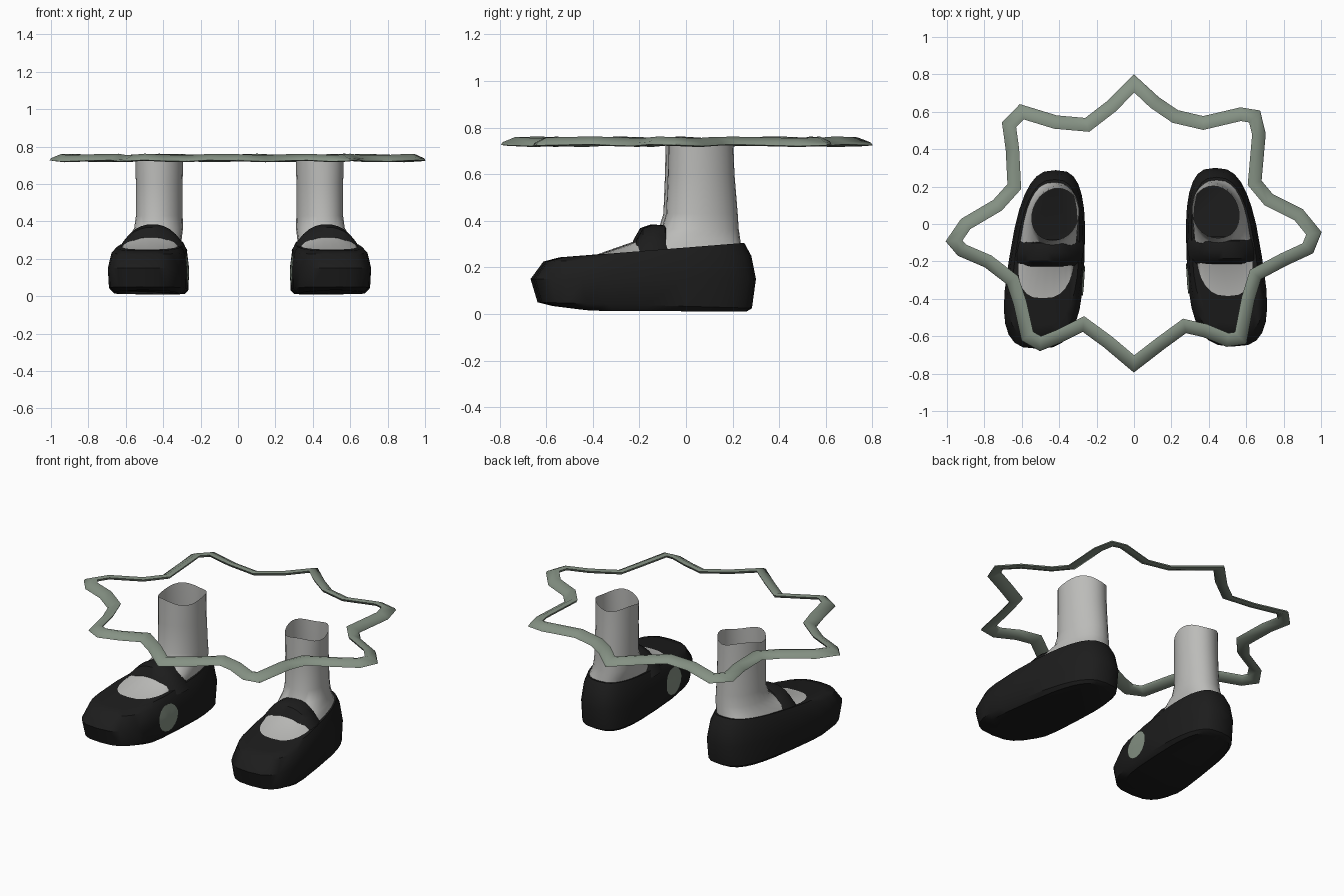
import bpy, bmesh, math
from mathutils import Vector
from mathutils.bvhtree import BVHTree

if "Cube" in bpy.data.objects:
    bpy.data.objects.remove(bpy.data.objects["Cube"])


def material(name, rgb):
    m = bpy.data.materials.new(name)
    m.diffuse_color = (*rgb, 1)
    m.use_nodes = True
    m.node_tree.nodes["Principled BSDF"].inputs["Base Color"].default_value = m.diffuse_color
    return m


BLACK = material("shoe black", (0.012, 0.012, 0.012))
SKIN = material("pale grey", (0.50, 0.50, 0.485))
GREEN = material("sage green", (0.235, 0.285, 0.23))


def finish(name, bm, mats, angle=40):
    bmesh.ops.recalc_face_normals(bm, faces=bm.faces)
    me = bpy.data.meshes.new(name)
    bm.to_mesh(me)
    bm.free()
    for m in mats:
        me.materials.append(m)
    ob = bpy.data.objects.new(name, me)
    bpy.context.collection.objects.link(ob)
    bpy.ops.object.select_all(action='DESELECT')
    ob.select_set(True)
    bpy.context.view_layer.objects.active = ob
    bpy.ops.object.shade_smooth_by_angle(angle=math.radians(angle))
    return ob


def loft(bm, rings, closed=True, loop=False):
    """Bridge rows of vertices; returns faces per band."""
    bands = []
    n = len(rings[0])
    for i in range(len(rings) if loop else len(rings) - 1):
        a, b = rings[i], rings[(i + 1) % len(rings)]
        bands.append([bm.faces.new((a[j], a[(j + 1) % n], b[(j + 1) % n], b[j]))
                      for j in range(n if closed else n - 1)])
    return bands


def spow(v, e):
    return math.copysign(abs(v) ** e, v)


# foot rings: front y, back y, half width, front z, back z, squareness, x shift
FOOT = [
    (-0.56, 0.26, 0.170, 0.015, 0.010, 3.2, 0),
    (-0.625, 0.283, 0.192, 0.050, 0.025, 3.0, 0),
    (-0.655, 0.30, 0.196, 0.150, 0.150, 2.9, 0),
    (-0.60, 0.28, 0.184, 0.225, 0.250, 2.8, 0),
    (-0.53, 0.25, 0.166, 0.243, 0.305, 2.7, 0),
    (-0.385, 0.235, 0.150, 0.250, 0.303, 2.7, 0),
    (-0.20, 0.232, 0.142, 0.315, 0.325, 2.3, -0.01),
    (-0.105, 0.226, 0.135, 0.365, 0.365, 2.1, -0.02),
    (-0.085, 0.222, 0.130, 0.430, 0.430, 2.0, -0.022),
    (-0.078, 0.208, 0.130, 0.600, 0.600, 2.0, -0.022),
    (-0.075, 0.203, 0.133, 0.742, 0.748, 2.0, -0.022),
]
SIDES = 28


def centre(y):
    return 0.457 - 0.1 * y


def make_foot(side, label):
    def place(x, y, z):
        return Vector((side * x + 0.008, y - (0.012 if side < 0 else 0), z))

    # shoe, foot and open leg as one shell
    bm = bmesh.new()
    rings = []
    for k, (yf, yb, hw, zf, zb, n, dx) in enumerate(FOOT):
        ring = []
        for j in range(SIDES):
            t = 2 * math.pi * j / SIDES
            y = (yf + yb) / 2 + (yb - yf) / 2 * spow(math.sin(t), 2 / n)
            x = hw * spow(math.cos(t), 2 / n) * (1 - 0.3 * (y + 0.08))
            z = zf + (zb - zf) * (y - yf) / (yb - yf)
            if k == 0:                              # toe spring of the sole
                z += 0.12 * max(0, -0.40 - y)
            if k == len(FOOT) - 1:                  # uneven leg rim
                z += 0.012 * math.sin(3 * t - 0.6)
            ring.append(bm.verts.new(place(centre(y) + dx + x, y, z)))
        rings.append(ring)
    bands = loft(bm, rings)
    bm.faces.new(rings[0])
    for i, band in enumerate(bands):
        for f in band:
            f.material_index = 1 if i >= 5 else 0
    bm.normal_update()
    tree = BVHTree.FromBMesh(bm)
    finish(label + "_shoe_and_leg", bm, [BLACK, SKIN])

    # strap arching over the instep
    bm = bmesh.new()
    rows = []
    for y, crown, w in ((-0.215, 0.315, 0.165), (-0.185, 0.368, 0.182),
                        (-0.14, 0.384, 0.186), (-0.09, 0.380, 0.182),
                        (-0.068, 0.345, 0.172)):
        row = []
        for j in range(13):
            u = j / 6 - 1
            z = 0.245 + (crown - 0.245) * (1 - abs(u) ** 2.4)
            row.append(bm.verts.new(place(centre(y) - 0.006 + w * u, y, z)))
        rows.append(row)
    loft(bm, rows, closed=False)
    finish(label + "_strap", bm, [BLACK])

    # oval patch laid on the inner side wall
    bm = bmesh.new()
    discs = []
    for r in (0.02, 0.5, 1.0):
        disc = []
        for j in range(16):
            t = 2 * math.pi * j / 16
            y, z = -0.29 + 0.085 * r * math.cos(t), 0.142 + 0.085 * r * math.sin(t)
            start = place(0, y, z)
            hit = tree.ray_cast(start, Vector((side, 0, 0)))[0]
            disc.append(bm.verts.new((hit or start) - Vector((side * 0.006, 0, 0))))
        discs.append(disc)
    loft(bm, discs)
    bm.faces.new(discs[0])
    finish(label + "_side_patch", bm, [GREEN])


make_foot(1, "right")
make_foot(-1, "left")

# wavy hem: star-like closed path swept with a flat six-sided section
PATH = [(0, 0.752), (0.11, 0.65), (0.22, 0.575), (0.37, 0.54), (0.57, 0.587),
        (0.645, 0.575), (0.668, 0.48), (0.645, 0.22), (0.72, 0.13), (0.88, 0.05),
        (0.962, -0.05), (0.93, -0.13), (0.80, -0.19), (0.65, -0.27), (0.61, -0.40),
        (0.57, -0.61), (0.50, -0.62), (0.38, -0.57), (0.27, -0.545), (0.14, -0.64),
        (0, -0.748), (-0.14, -0.63), (-0.27, -0.535), (-0.40, -0.60), (-0.50, -0.64),
        (-0.57, -0.60), (-0.61, -0.42), (-0.65, -0.30), (-0.78, -0.20), (-0.92, -0.14),
        (-0.962, -0.09), (-0.90, 0.0), (-0.73, 0.10), (-0.64, 0.20), (-0.65, 0.40),
        (-0.668, 0.53), (-0.60, 0.60), (-0.42, 0.545), (-0.25, 0.53), (-0.12, 0.63)]
SECTION = [(0.036, -0.016), (0.030, -0.004), (-0.012, 0.018),
           (-0.036, 0.012), (-0.030, -0.002), (0.012, -0.020)]
bm = bmesh.new()
pts = [Vector(p) for p in PATH]
rings = []
for i, p in enumerate(pts):
    d0 = (p - pts[i - 1]).normalized()
    d1 = (pts[(i + 1) % len(pts)] - p).normalized()
    d = (d0 + d1).normalized()
    out = Vector((-d.y, d.x)) * min(1.35, 1 / max(0.3, d.dot(d1)))
    lift = 0.74 + 0.004 * math.sin(i * 1.9)
    rings.append([bm.verts.new((p.x + out.x * a, p.y + out.y * a, lift + b))
                  for a, b in SECTION])
loft(bm, rings, loop=True)
finish("wavy_hem", bm, [GREEN], 50)
